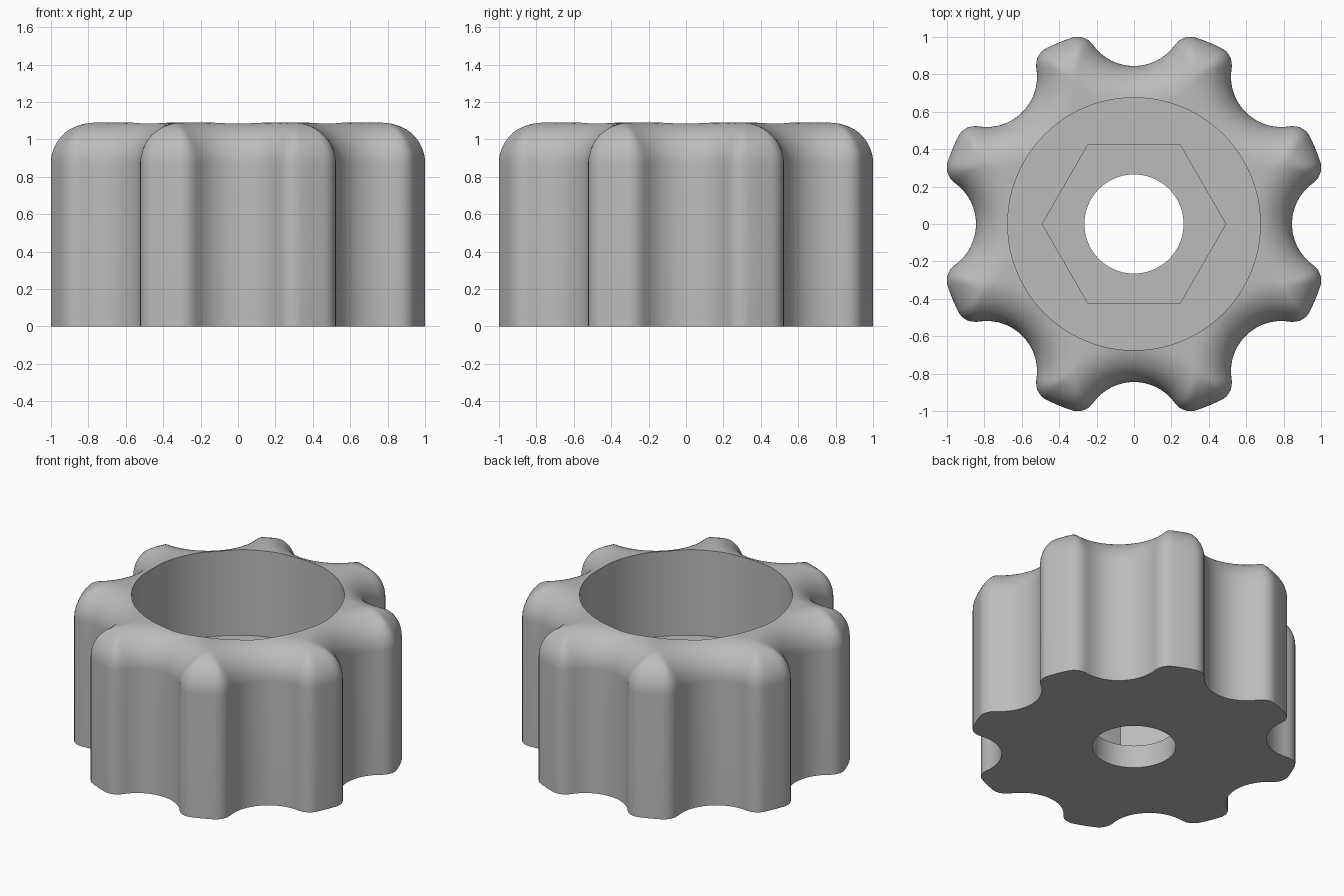
import bpy
import bmesh
from math import sin, cos, acos, atan2, radians, sqrt, tau
from mathutils import Vector
from mathutils.bvhtree import BVHTree

cube = bpy.data.objects.get("Cube")
if cube:
    bpy.data.objects.remove(cube)

HEIGHT, FILLET = 1.09, 0.22
OUTER, CORNER = 1.05, 0.10           # lobe tips and their rounded corners
NOTCH_DIST, NOTCH = 1.115, 0.27      # finger grooves
BORE, BORE_FLOOR = 0.675, 0.49
HEX_FLAT, HEX_FLOOR = 0.425, 0.16
HOLE = 0.265
LOBES, STEPS, TOP_RINGS = 8, 384, 18

# Corner circle touches both the outer circle and the groove circle
corner_dist = OUTER - CORNER
corner_angle = acos((corner_dist ** 2 + NOTCH_DIST ** 2 - (NOTCH + CORNER) ** 2)
                    / (2 * corner_dist * NOTCH_DIST))
groove_centre = Vector((NOTCH_DIST, 0))
corner_centre = Vector((cos(corner_angle), sin(corner_angle))) * corner_dist
joint = groove_centre.lerp(corner_centre, NOTCH / (NOTCH + CORNER))
joint_angle = atan2(joint.y, joint.x)


def outline(a):
    """Radius of the lobed outline at angle a."""
    sector = tau / LOBES
    a = a % sector
    a = min(a, sector - a)
    if a < joint_angle:
        return NOTCH_DIST * cos(a) - sqrt(NOTCH ** 2 - (NOTCH_DIST * sin(a)) ** 2)
    if a < corner_angle:
        off = a - corner_angle
        return corner_dist * cos(off) + sqrt(CORNER ** 2 - (corner_dist * sin(off)) ** 2)
    return OUTER


def hexagon(a):
    return HEX_FLAT / cos(a % (tau / 6) - tau / 12)


def circle(radius):
    return lambda a: radius


def ring(radius, z):
    angles = [tau * i / STEPS for i in range(STEPS)]
    return [Vector((radius(a) * cos(a), radius(a) * sin(a), z)) for a in angles]


# Side wall, also used to measure the distance from the edge
wall_low, wall_high = ring(outline, 0), ring(outline, HEIGHT - FILLET)
quads = [(i, (i + 1) % STEPS, (i + 1) % STEPS + STEPS, i + STEPS) for i in range(STEPS)]
wall = BVHTree.FromPolygons(wall_low + wall_high, quads)


def rounded_top(p):
    """Lift a point onto the rounded upper edge."""
    distance = wall.find_nearest(Vector((p.x, p.y, HEIGHT / 2)))[3]
    inset = max(0, FILLET - distance)
    return Vector((p.x, p.y, HEIGHT - FILLET + sqrt(FILLET ** 2 - inset ** 2)))


# Closed loft: base, wall, rounded top, bore, hexagon pocket, through hole
rings = [ring(circle(HOLE), 0), wall_low, wall_high]
rim = ring(circle(BORE), HEIGHT)
for k in range(1, TOP_RINGS + 1):
    t = (k / TOP_RINGS) ** 2
    rings.append([rounded_top(p.lerp(q, t)) for p, q in zip(wall_high, rim)])
rings += [ring(circle(BORE), BORE_FLOOR), ring(hexagon, BORE_FLOOR),
          ring(hexagon, HEX_FLOOR), ring(circle(HOLE), HEX_FLOOR)]

bm = bmesh.new()
loops = [[bm.verts.new(p) for p in r] for r in rings]
for low, high in zip(loops, loops[1:] + loops[:1]):
    for i in range(STEPS):
        j = (i + 1) % STEPS
        bm.faces.new((low[i], low[j], high[j], high[i]))
bmesh.ops.recalc_face_normals(bm, faces=bm.faces)
mesh = bpy.data.meshes.new("knob_body")
bm.to_mesh(mesh)
bm.free()
knob = bpy.data.objects.new("knob_body", mesh)
bpy.context.collection.objects.link(knob)

# Plain grey finish
grey = bpy.data.materials.new("grey")
grey.use_nodes = True
colour = (0.5, 0.5, 0.5, 1)
grey.diffuse_color = colour
grey.node_tree.nodes["Principled BSDF"].inputs["Base Color"].default_value = colour
mesh.materials.append(grey)

bpy.ops.object.select_all(action="DESELECT")
knob.select_set(True)
bpy.context.view_layer.objects.active = knob
bpy.ops.object.shade_smooth_by_angle(angle=radians(35))
